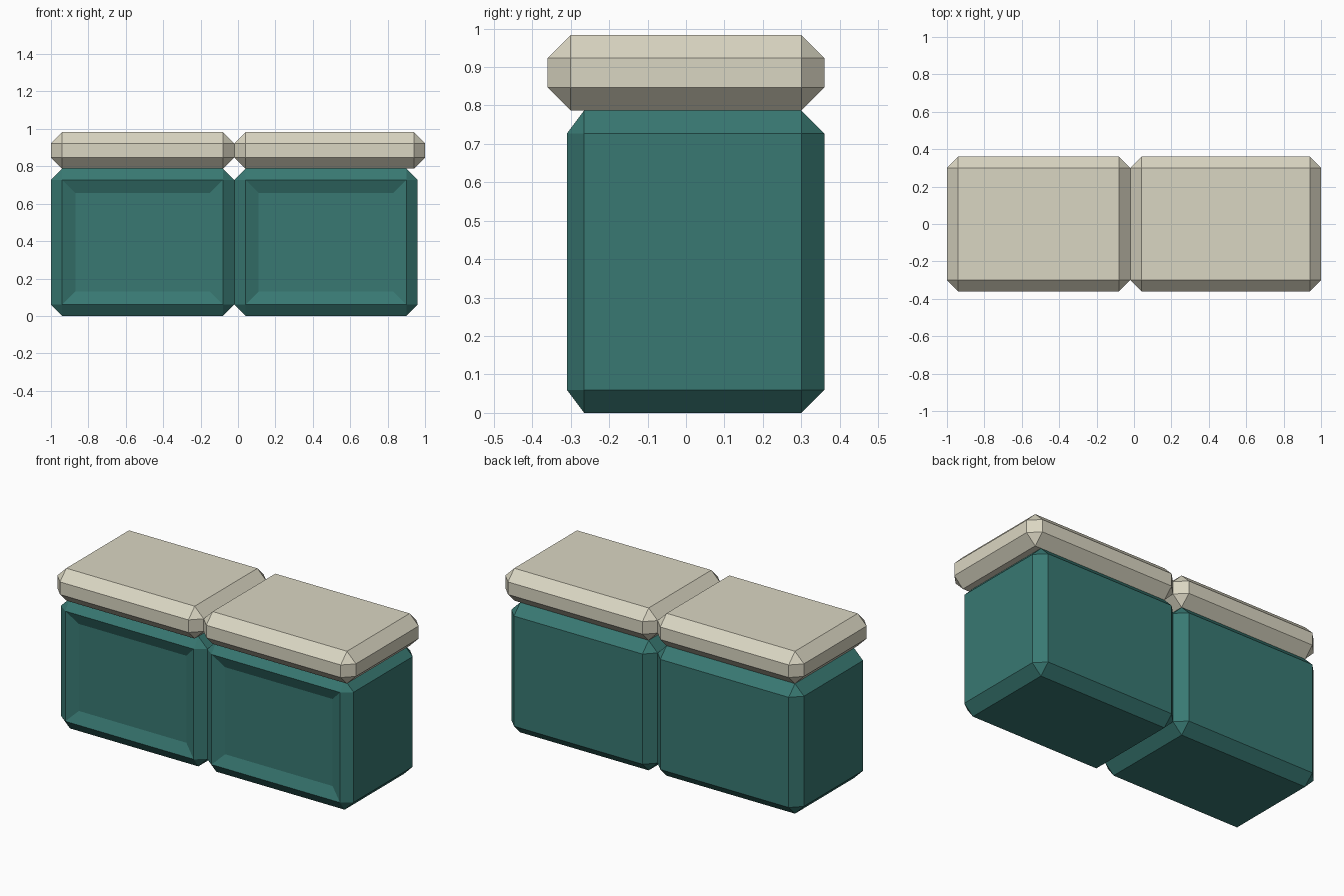
import bpy, bmesh
from mathutils import Vector

if "Cube" in bpy.data.objects:
    bpy.data.objects.remove(bpy.data.objects["Cube"])


def material(name, rgb):
    m = bpy.data.materials.new(name)
    m.diffuse_color = (*rgb, 1)
    m.use_nodes = True
    m.node_tree.nodes["Principled BSDF"].inputs["Base Color"].default_value = m.diffuse_color
    return m


TEAL = material("teal_paint", (0.04, 0.19, 0.17))
STONE = material("pale_stone", (0.70, 0.67, 0.54))
CHAMFER = 0.06


def chamfered_box(name, lo, hi, mat, panel=False):
    lo, hi = Vector(lo), Vector(hi)
    bm = bmesh.new()
    bmesh.ops.create_cube(bm, size=1)
    for v in bm.verts:
        v.co = (lo + hi) / 2 + v.co * (hi - lo)
    bmesh.ops.bevel(bm, geom=bm.edges[:], offset=CHAMFER, segments=1,
                    profile=0.5, affect='EDGES')
    bm.normal_update()
    if panel:
        # Shallower chamfer on the front, then a sunken door panel
        for v in bm.verts:
            if abs(v.co.y - (lo.y + CHAMFER)) < 1e-4:
                v.co.y = lo.y + 0.045
        bm.normal_update()
        front = [f for f in bm.faces if f.normal.y < -0.99]
        bmesh.ops.inset_individual(bm, faces=front, thickness=0.07,
                                   depth=-0.03, use_even_offset=True)
    bmesh.ops.recalc_face_normals(bm, faces=bm.faces[:])
    mesh = bpy.data.meshes.new(name)
    bm.to_mesh(mesh)
    bm.free()
    mesh.materials.append(mat)
    obj = bpy.data.objects.new(name, mesh)
    bpy.context.collection.objects.link(obj)
    return obj


# Two cabinets side by side; the right worktop overhangs its outer end
for side, x0, x1, top_x1 in (("left", -1.0, -0.02, -0.02),
                             ("right", -0.02, 0.96, 1.0)):
    chamfered_box(f"{side}_cabinet", (x0, -0.31, 0), (x1, 0.36, 0.787), TEAL, panel=True)
    chamfered_box(f"{side}_worktop", (x0, -0.36, 0.787), (top_x1, 0.36, 0.983), STONE)
